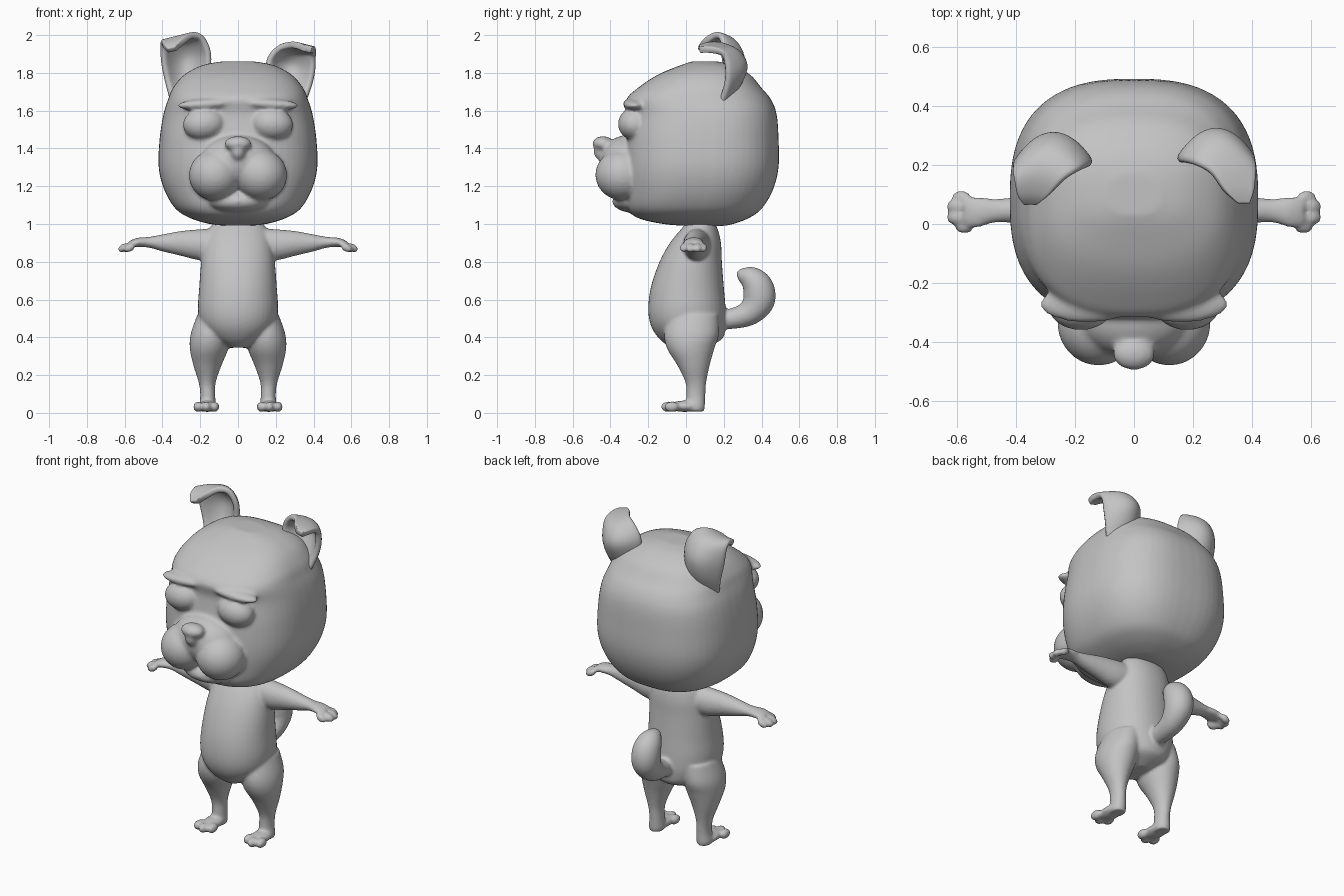
import bpy, bmesh, math
from mathutils import Vector, Matrix

if "Cube" in bpy.data.objects:
    bpy.data.objects.remove(bpy.data.objects["Cube"])

grey = bpy.data.materials.new("plain_grey")
grey.diffuse_color = (0.55, 0.55, 0.55, 1)
grey.use_nodes = True
grey.node_tree.nodes["Principled BSDF"].inputs["Base Color"].default_value = grey.diffuse_color


def spline(rows, steps=5):
    """Smoothly resample rows of numbers (Catmull-Rom)."""
    out = []
    for i in range(len(rows) - 1):
        quad = [rows[max(i - 1, 0)], rows[i], rows[i + 1], rows[min(i + 2, len(rows) - 1)]]
        for k in range(steps):
            t = k / steps
            out.append([0.5 * (2 * b + (c - a) * t + (2 * a - 5 * b + 4 * c - d) * t * t
                        + (3 * b - a - 3 * c + d) * t ** 3) for a, b, c, d in zip(*quad)])
    return out + [list(rows[-1])]


def loft(bm, rows, u, v=None, n=2.0, seg=40):
    """Closed tube through rows (x, y, z, radius_u, radius_v); v follows the path if not given."""
    rows = spline(rows)
    u = Vector(u)
    rings = []
    for i, r in enumerate(rows):
        tangent = Vector(rows[min(i + 1, len(rows) - 1)][:3]) - Vector(rows[max(i - 1, 0)][:3])
        w = Vector(v) if v else tangent.normalized().cross(u).normalized()
        ring = []
        for k in range(seg):
            c, s = math.cos(math.tau * k / seg), math.sin(math.tau * k / seg)
            pu = math.copysign(abs(c) ** (2 / n), c) * r[3]
            pv = math.copysign(abs(s) ** (2 / n), s) * r[4]
            ring.append(bm.verts.new(Vector(r[:3]) + u * pu + w * pv))
        rings.append(ring)
    for a, b in zip(rings, rings[1:]):
        for k in range(seg):
            bm.faces.new((a[k], a[(k + 1) % seg], b[(k + 1) % seg], b[k]))
    bm.faces.new(rings[0][::-1])
    bm.faces.new(rings[-1])


def blob(bm, c, r, turn=0.0):
    """Ellipsoid, optionally rolled about the y axis."""
    m = Matrix.Translation(c) @ Matrix.Rotation(turn, 4, 'Y') @ Matrix.Diagonal((*r, 1))
    bmesh.ops.create_uvsphere(bm, u_segments=32, v_segments=20, radius=1, matrix=m)


def finish(bm, name):
    bmesh.ops.recalc_face_normals(bm, faces=bm.faces)
    me = bpy.data.meshes.new(name)
    bm.to_mesh(me)
    bm.free()
    me.materials.append(grey)
    for p in me.polygons:
        p.use_smooth = True
    ob = bpy.data.objects.new(name, me)
    bpy.context.collection.objects.link(ob)
    return ob


def fuse(ob, voxel, rounds):
    """Melt the overlapping volumes into one smooth skin."""
    m = ob.modifiers.new("fuse", 'REMESH')
    m.mode = 'VOXEL'
    m.voxel_size = voxel
    m.use_smooth_shade = True
    s = ob.modifiers.new("soften", 'SMOOTH')
    s.factor = 0.5
    s.iterations = rounds


# Head: skull from (z, half width, front y, back y)
bm = bmesh.new()
skull = [(0.99, .06, .0, .2), (1.0, .15, -.12, .25), (1.03, .25, -.25, .33),
         (1.08, .33, -.31, .40), (1.18, .39, -.325, .46), (1.3, .42, -.33, .49),
         (1.45, .415, -.322, .49), (1.58, .395, -.305, .48), (1.66, .37, -.315, .45),
         (1.72, .345, -.255, .40), (1.79, .285, -.15, .34), (1.84, .19, -.03, .25),
         (1.86, .09, .03, .17)]
loft(bm, [(0, (f + b) / 2, z, w, (b - f) / 2) for z, w, f, b in skull],
     (1, 0, 0), (0, 1, 0), n=2.6, seg=56)
# Muzzle bridge, chin and nose
blob(bm, (0, -.31, 1.33), (.2, .145, .14))
blob(bm, (0, -.28, 1.12), (.16, .11, .06))
blob(bm, (0, -.44, 1.425), (.072, .055, .04))
blob(bm, (0, -.435, 1.385), (.042, .055, .055))
for s in (-1, 1):
    blob(bm, (s * .12, -.335, 1.26), (.14, .145, .135), s * .25)    # jowl
    blob(bm, (s * .18, -.275, 1.53), (.112, .085, .085), s * .1)    # eyelid
    blob(bm, (s * .16, -.27, 1.635), (.16, .065, .032), s * .06)    # brow
fuse(finish(bm, "head"), 0.0105, 7)

# Body: torso from (z, half width, front y, back y)
bm = bmesh.new()
torso = [(1.03, .10, .02, .13), (.98, .15, -.02, .165), (.9, .18, -.085, .185),
         (.8, .195, -.14, .19), (.67, .205, -.185, .2), (.55, .212, -.2, .21),
         (.46, .195, -.185, .21), (.39, .14, -.14, .19), (.345, .05, -.08, .1)]
loft(bm, [(0, (f + b) / 2, z, w, (b - f) / 2) for z, w, f, b in torso],
     (1, 0, 0), (0, 1, 0), n=2.15)
for s in (-1, 1):
    # Arm, palm and fingers
    loft(bm, [(s * .08, .06, .895, .075, .085), (s * .2, .055, .89, .07, .082),
              (s * .3, .05, .897, .058, .066), (s * .4, .047, .9, .045, .045),
              (s * .47, .045, .903, .04, .029), (s * .53, .04, .903, .052, .024),
              (s * .575, .04, .893, .05, .018)], (0, 1, 0), (0, 0, 1))
    for x, y, r in ((.575, -.01, .023), (.605, .022, .025), (.605, .06, .025), (.585, .092, .021)):
        blob(bm, (s * x, y, .874), (.034, r, .021), s * .5)
    # Leg
    loft(bm, [(s * .125, .04, .52, .09, .13), (s * .145, .03, .42, .105, .145),
              (s * .153, .025, .34, .102, .125), (s * .162, .04, .25, .074, .085),
              (s * .163, .052, .16, .045, .055), (s * .16, .052, .09, .04, .05),
              (s * .162, .05, .03, .045, .05), (s * .162, .05, .008, .04, .045)],
         (1, 0, 0), (0, 1, 0))
    # Foot and toes
    blob(bm, (s * .164, -.005, .035), (.052, .09, .03))
    for dx, y in ((-.042, -.07), (0, -.093), (.044, -.075)):
        blob(bm, (s * (.167 + dx), y, .032), (.026, .04, .028))
# Tail
loft(bm, [(0, .13, .49, .045, .05), (0, .25, .5, .055, .055), (0, .335, .53, .068, .068),
          (0, .385, .595, .08, .085), (0, .38, .665, .08, .083), (0, .34, .712, .066, .066),
          (0, .29, .732, .035, .035), (0, .268, .735, .01, .012)], (1, 0, 0))
fuse(finish(bm, "body"), 0.0085, 7)

# Ears: cupped flaps with a folded tip, rows of (x, y, z, half width, cup depth)
folds = {
    "left_ear": (-1, [(.255, .23, 1.68, .10, .05), (.265, .28, 1.78, .115, .08),
                      (.275, .295, 1.88, .125, .1), (.295, .25, 1.96, .11, .07),
                      (.32, .18, 1.98, .085, .03), (.34, .11, 1.955, .055, .01),
                      (.35, .075, 1.92, .02, 0)]),
    "right_ear": (1, [(.255, .23, 1.67, .10, .05), (.27, .285, 1.76, .115, .08),
                      (.28, .31, 1.84, .122, .1), (.305, .27, 1.905, .1, .07),
                      (.335, .2, 1.93, .075, .03), (.355, .12, 1.935, .05, .01),
                      (.37, .07, 1.925, .018, 0)])}
for name, (s, rows) in folds.items():
    bm = bmesh.new()
    grid = []
    for x, y, z, w, cup in spline(rows, 4):
        # The outer edge hangs a little lower than the inner edge
        grid.append([bm.verts.new((s * (x + w * t), y - cup * t * t, z - .25 * w * t))
                     for t in [k / 6 - 1 for k in range(13)]])
    for a, b in zip(grid, grid[1:]):
        for k in range(12):
            bm.faces.new((a[k], a[k + 1], b[k + 1], b[k]))
    ob = finish(bm, name)
    thick = ob.modifiers.new("thickness", 'SOLIDIFY')
    thick.thickness = 0.035
    thick.offset = 0
    ob.modifiers.new("round", 'SUBSURF').levels = 1
